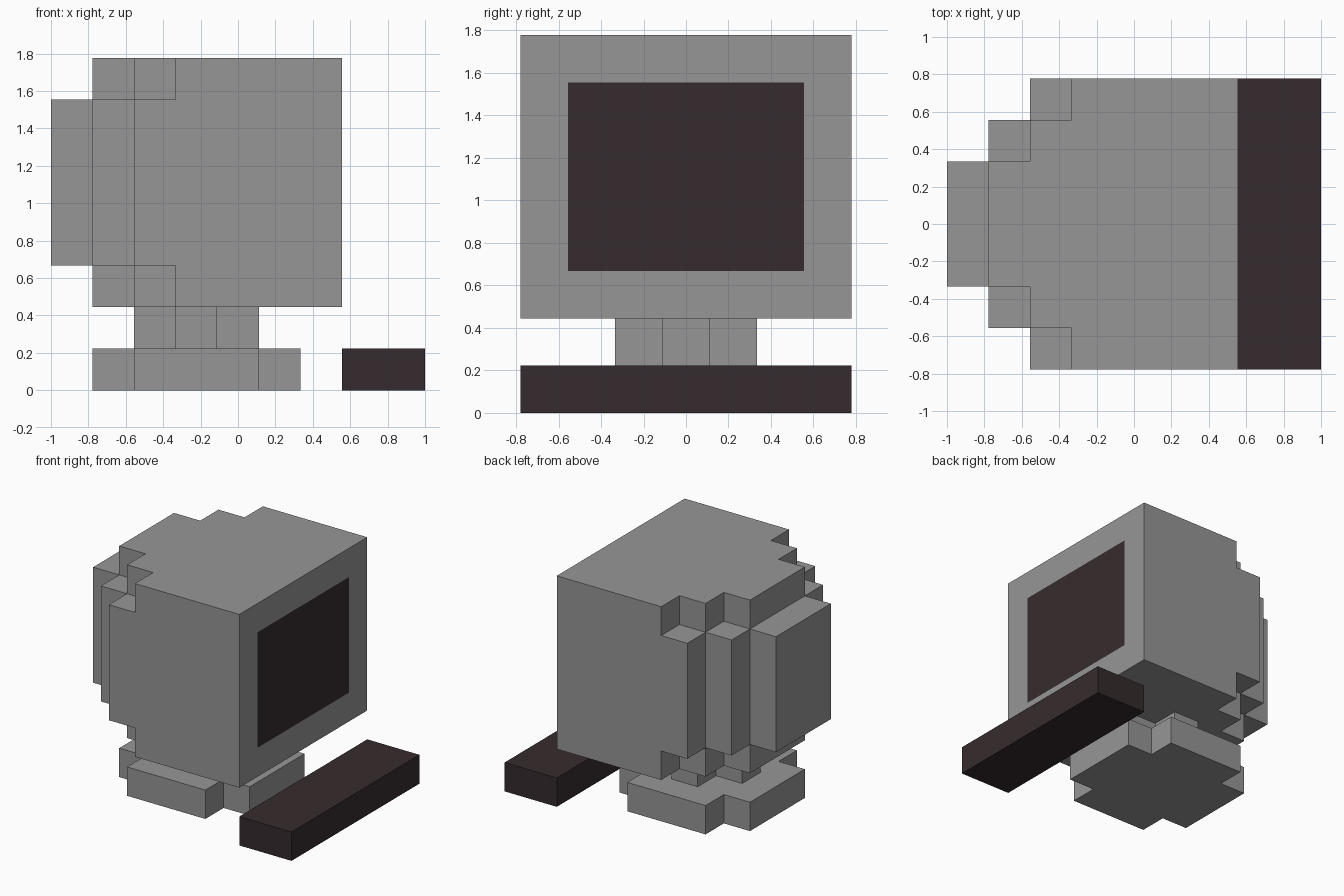
import bpy, bmesh
from mathutils import Vector

if "Cube" in bpy.data.objects:
    bpy.data.objects.remove(bpy.data.objects["Cube"])

CELL = 2 / 9                        # side of one block
ORIGIN = Vector((-4, 0, 0.5))       # block (0, 0, 0) centre, in blocks


def material(name, colour):
    mat = bpy.data.materials.new(name)
    mat.use_nodes = True
    mat.diffuse_color = colour
    mat.node_tree.nodes["Principled BSDF"].inputs["Base Color"].default_value = colour
    return mat


casing = material("casing grey", (0.305, 0.305, 0.305, 1))
dark = material("dark brown", (0.036, 0.024, 0.026, 1))


def block_object(name, cells, mats, rule=lambda centre, normal: 0):
    """Make one closed shell round a set of blocks; rule picks face material."""
    bm = bmesh.new()
    corners = {}
    for cell in cells:
        for axis in range(3):
            for sign in (-1, 1):
                normal = Vector((0, 0, 0))
                normal[axis] = sign
                if tuple(int(c + n) for c, n in zip(cell, normal)) in cells:
                    continue
                u, v = Vector((0, 0, 0)), Vector((0, 0, 0))
                u[(axis + 1) % 3] = v[(axis + 2) % 3] = 0.5
                centre = Vector(cell) + ORIGIN + normal / 2
                ring = [centre - u - v, centre + u - v, centre + u + v, centre - u + v]
                if sign < 0:
                    ring.reverse()
                verts = []
                for p in ring:
                    key = tuple(round(c * 2) for c in p)
                    if key not in corners:
                        corners[key] = bm.verts.new(p * CELL)
                    verts.append(corners[key])
                bm.faces.new(verts).material_index = rule(cell, normal)
    # Merge flat areas into large faces
    bmesh.ops.dissolve_limit(bm, angle_limit=0.01, verts=bm.verts[:],
                             edges=bm.edges[:], delimit={'MATERIAL'})
    mesh = bpy.data.meshes.new(name)
    bm.to_mesh(mesh)
    bm.free()
    for mat in mats:
        mesh.materials.append(mat)
    obj = bpy.data.objects.new(name, mesh)
    bpy.context.collection.objects.link(obj)
    return obj


def cross_disc(radius, middle, level):
    """Square of blocks with its four corner blocks missing."""
    span = range(-radius, radius + 1)
    return {(middle + x, y, level) for x in span for y in span
            if abs(x) + abs(y) < 2 * radius}


# Monitor: back steps inwards at the sides and at the top and bottom layers
BOTTOM, TOP = 2, 7
monitor = set()
for y in range(-3, 4):
    for z in range(BOTTOM, TOP + 1):
        start = max(abs(y) - 1, 0) + (z in (BOTTOM, TOP))
        monitor |= {(x, y, z) for x in range(start, 7)}


def screen_rule(cell, normal):
    return int(normal.x > 0 and abs(cell[1]) < 3 and BOTTOM < cell[2] < TOP)


block_object("monitor", monitor, [casing, dark], screen_rule)

# Stand
block_object("stand_neck", cross_disc(1, 3, 1), [casing])
block_object("stand_base", cross_disc(2, 3, 0), [casing])

# Keyboard
block_object("keyboard", {(x, y, 0) for x in (7, 8) for y in range(-3, 4)}, [dark])
